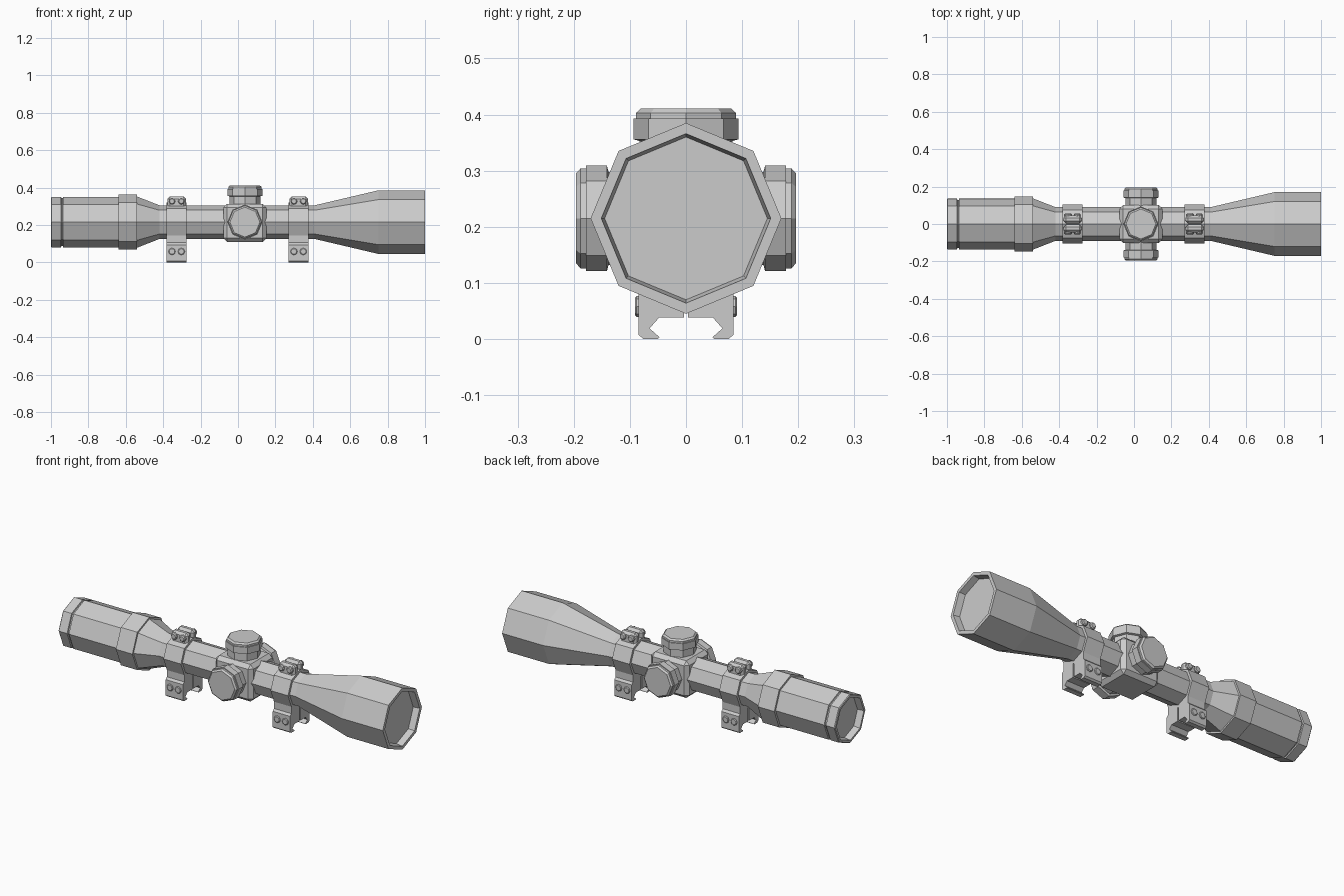
import bpy, bmesh
from math import cos, sin, pi
from mathutils import Vector

if "Cube" in bpy.data.objects:
    bpy.data.objects.remove(bpy.data.objects["Cube"])

AXIS_Z = 0.215          # height of the optical axis
KNOB_X = 0.037          # centre of the turret block


def make_object(name, bm):
    bmesh.ops.recalc_face_normals(bm, faces=bm.faces)
    mesh = bpy.data.meshes.new(name)
    bm.to_mesh(mesh)
    bm.free()
    ob = bpy.data.objects.new(name, mesh)
    bpy.context.collection.objects.link(ob)
    return ob


def lathe(name, profile, origin, axis, sides=8):
    """Sweep (distance, radius) points round an axis; both ends are capped."""
    a = Vector(axis)
    u = Vector((0, 0, 1)) if abs(a.z) < 0.5 else Vector((1, 0, 0))
    v = a.cross(u)
    bm = bmesh.new()
    rings = []
    for d, r in profile:
        rings.append([bm.verts.new(Vector(origin) + a * d
                      + (u * cos(2 * pi * i / sides) + v * sin(2 * pi * i / sides)) * r)
                      for i in range(sides)])
    for p, q in zip(rings, rings[1:]):
        for i in range(sides):
            j = (i + 1) % sides
            bm.faces.new((p[i], p[j], q[j], q[i]))
    bm.faces.new(rings[0])
    bm.faces.new(rings[-1])
    return make_object(name, bm)


def box(name, centre, size, bevel):
    bm = bmesh.new()
    bmesh.ops.create_cube(bm, size=1)
    for vert in bm.verts:
        vert.co = Vector(centre) + Vector([c * s for c, s in zip(vert.co, size)])
    bmesh.ops.bevel(bm, geom=bm.edges[:], offset=bevel, segments=1,
                    profile=0.5, affect='EDGES')
    return make_object(name, bm)


def extrude_x(name, pts, x0, x1):
    """Extrude a (y, z) outline between two x positions."""
    bm = bmesh.new()
    face = bm.faces.new([bm.verts.new((x0, y, z)) for y, z in pts])
    out = bmesh.ops.extrude_face_region(bm, geom=[face])
    moved = [g for g in out['geom'] if isinstance(g, bmesh.types.BMVert)]
    bmesh.ops.translate(bm, verts=moved, vec=(x1 - x0, 0, 0))
    return make_object(name, bm)


# Main tube: eyepiece, zoom ring, centre tube and objective bell, lenses recessed
lathe("scope_tube", [
    (-0.965, 0.112), (-1.0, 0.118), (-1.0, 0.131), (-0.996, 0.135),
    (-0.946, 0.135), (-0.944, 0.128), (-0.937, 0.128), (-0.935, 0.135),
    (-0.64, 0.135), (-0.64, 0.147), (-0.54, 0.147), (-0.54, 0.137),
    (-0.42, 0.090), (0.41, 0.090), (0.75, 0.17), (1.0, 0.17),
    (1.0, 0.151), (0.965, 0.145)], (0, 0, AXIS_Z), (1, 0, 0))

# Turret block with its three adjustment knobs
box("turret_block", (KNOB_X, 0, 0.211), (0.23, 0.202, 0.204), 0.02)
knob = [(0.06, 0.083), (0.138, 0.083), (0.141, 0.094), (0.178, 0.094),
        (0.178, 0.089), (0.188, 0.089), (0.196, 0.080)]
for name, axis in (("elevation_knob", (0, 0, 1)), ("windage_knob", (0, -1, 0)),
                   ("focus_knob", (0, 1, 0))):
    lathe(name, knob, (KNOB_X, 0, AXIS_Z), axis)

# Mounting rings: clamp band, split foot with rail groove, top lugs, screws
foot = [(0.004, 0.15), (0.004, 0.038), (0.048, 0.038), (0.065, 0.019),
        (0.047, 0.003), (0.050, 0.0), (0.076, 0.0), (0.085, 0.008),
        (0.085, 0.094), (0.074, 0.105), (0.074, 0.15)]
for label, cx in (("rear", -0.328), ("front", 0.324)):
    x0, x1 = cx - 0.053, cx + 0.053
    lathe(label + "_ring_band", [(x0, 0.088), (x0, 0.104), (x1, 0.104), (x1, 0.088)],
          (0, 0, AXIS_Z), (1, 0, 0))
    for side, s in (("right", -1), ("left", 1)):
        tag = label + "_" + side
        extrude_x(tag + "_foot", [(y * s, z) for y, z in foot], x0, x1)
        box(tag + "_top_lug", (cx, 0.025 * s, 0.320), (0.098, 0.042, 0.066), 0.013)
        for k, dx in enumerate((-0.025, 0.025)):
            lathe(f"{tag}_top_screw_{k}", [(0.03, 0.018), (0.052, 0.018), (0.057, 0.013)],
                  (cx + dx, 0, 0.327), (0, s, 0))
            lathe(f"{tag}_foot_screw_{k}", [(0.07, 0.019), (0.088, 0.019), (0.091, 0.015)],
                  (cx + dx, 0, 0.058), (0, s, 0))
